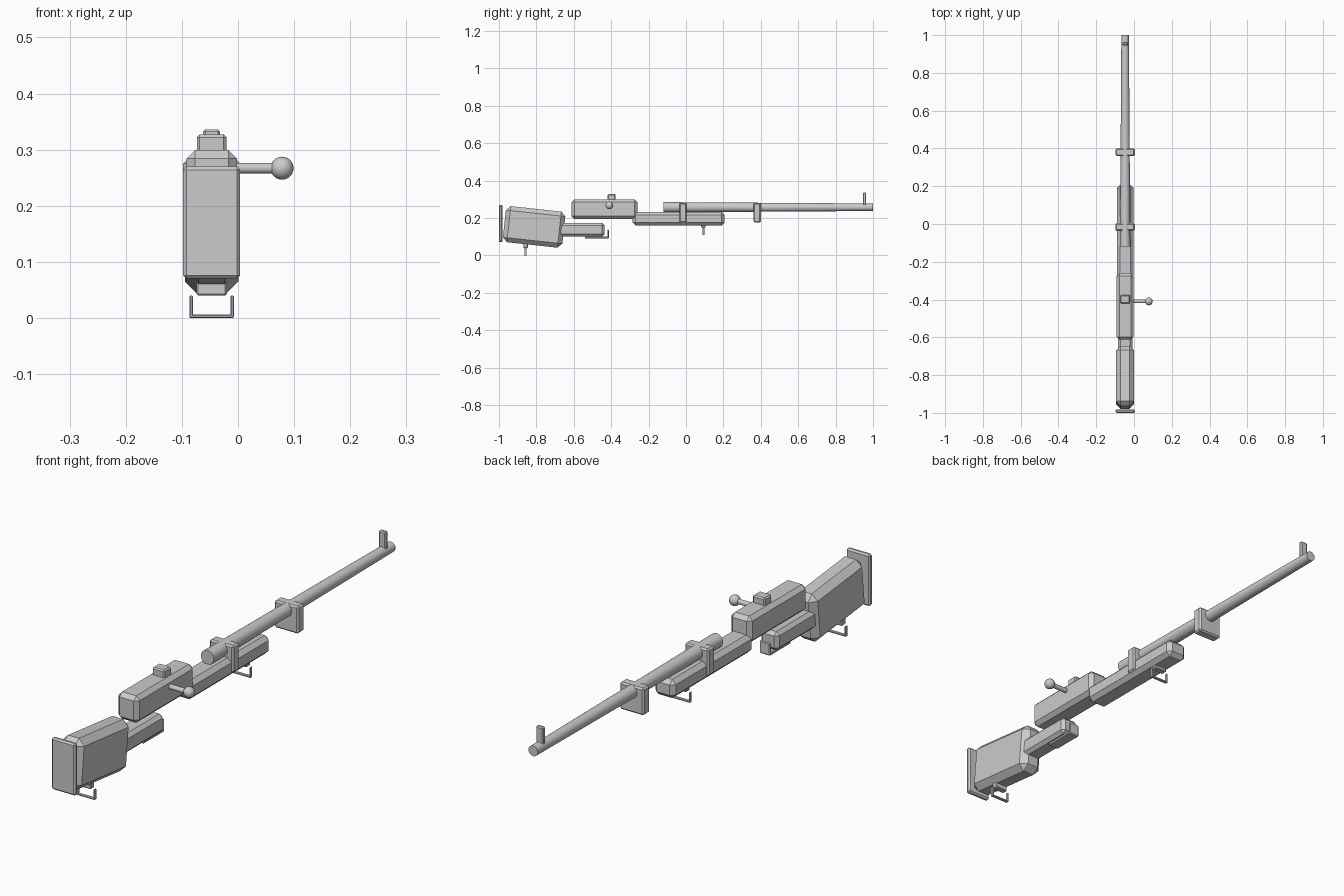
import bpy, math

if "Cube" in bpy.data.objects:
    bpy.data.objects.remove(bpy.data.objects["Cube"])

CX = -0.047  # centre line of the body


def finish(ob, name, bevel):
    ob.name = name
    if bevel:
        m = ob.modifiers.new("Bevel", 'BEVEL')
        m.width = bevel
        m.segments = 1
        m.limit_method = 'ANGLE'
    return ob


def box(name, x, y, z, bevel=0.0, tilt=0.0):
    """Box from (min, max) ranges, tilted in degrees about x."""
    r = (x, y, z)
    bpy.ops.mesh.primitive_cube_add(size=1, location=[(a + b) / 2 for a, b in r],
                                    rotation=(math.radians(tilt), 0, 0))
    ob = bpy.context.object
    ob.scale = [b - a for a, b in r]
    bpy.ops.object.transform_apply(location=False, rotation=False, scale=True)
    return finish(ob, name, bevel)


def wide(w):
    return (CX - w / 2, CX + w / 2)


def round_part(name, r1, r2, depth, loc, rot):
    bpy.ops.mesh.primitive_cone_add(vertices=24, radius1=r1, radius2=r2, depth=depth,
                                    location=loc, rotation=rot)
    bpy.context.object.name = name
    bpy.ops.object.shade_smooth_by_angle(angle=math.radians(35))


# Wooden stock pieces
box("butt_plate", wide(0.102), (-1.0, -0.981), (0.07, 0.27), 0.006)
box("butt_stock", wide(0.095), (-0.972, -0.652), (0.055, 0.249), 0.024, -6.2)
box("wrist_grip", wide(0.076), (-0.69, -0.435), (0.10, 0.172), 0.013)
box("fore_stock", wide(0.088), (-0.285, 0.207), (0.16, 0.232), 0.016)

# Receiver and rear sight
box("receiver", wide(0.09), (-0.612, -0.26), (0.195, 0.299), 0.015)
box("rear_sight", wide(0.053), (-0.42, -0.376), (0.29, 0.327), 0.005)

# Tapered barrel and front sight
round_part("barrel", 0.0275, 0.02, 1.12, (CX, 0.44, 0.257), (-math.pi / 2, 0, 0))
box("front_sight", wide(0.03), (0.946, 0.963), (0.268, 0.336), 0.004)

# Bands joining barrel and stock
for i, y in enumerate((-0.016, 0.38)):
    box(f"barrel_band_{i + 1}", wide(0.102), (y - 0.02, y + 0.02), (0.176, 0.281), 0.006)

# Bolt handle with ball
round_part("bolt_handle", 0.0095, 0.0095, 0.10, (0.025, -0.41, 0.267), (0, math.pi / 2, 0))
bpy.ops.mesh.primitive_uv_sphere_add(segments=24, ring_count=12, radius=0.0205,
                                     location=(0.0785, -0.41, 0.267))
bpy.context.object.name = "bolt_knob"
bpy.ops.object.shade_smooth_by_angle(angle=math.radians(35))

# Trigger guard strip, turned up at the front
box("guard_strip", wide(0.045), (-0.54, -0.414), (0.089, 0.101), 0.003)
box("guard_front", wide(0.045), (-0.421, -0.413), (0.09, 0.138), 0.003)

# Sling swivels: mount block and a U-shaped loop
for name, y, z in (("rear", -0.858, 0.0), ("front", 0.093, 0.108)):
    box(f"{name}_swivel_mount", wide(0.054), (y - 0.012, y + 0.012), (z + 0.04, z + 0.065), 0.003)
    box(f"{name}_swivel_bar", wide(0.079), (y - 0.006, y + 0.006), (z, z + 0.006), 0.0015)
    for side in (-1, 1):
        x = CX + side * 0.0365
        box(f"{name}_swivel_arm_{'left' if side < 0 else 'right'}", (x - 0.003, x + 0.003),
            (y - 0.006, y + 0.006), (z, z + 0.04), 0.0015)
